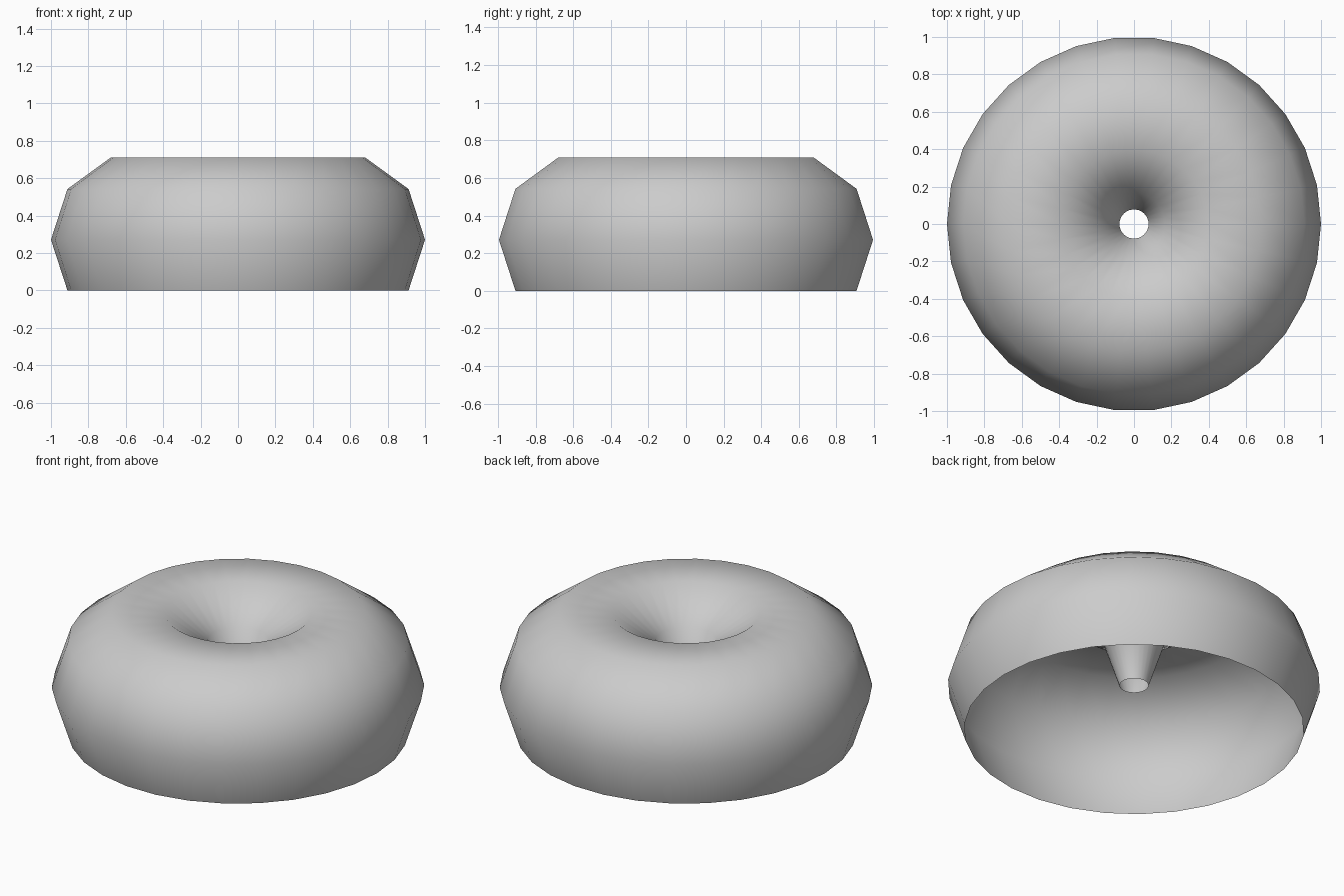
import bpy, bmesh, math

if "Cube" in bpy.data.objects:
    bpy.data.objects.remove(bpy.data.objects["Cube"])

R, r = 0.539, 0.461          # ring radius, tube radius
base = r * math.sin(math.radians(36))   # open rim sits on z = 0

# Ring shell: low-poly torus with its underside removed
bpy.ops.mesh.primitive_torus_add(major_segments=30, minor_segments=10,
                                 major_radius=R, minor_radius=r)
ring = bpy.context.object
ring.name = "open_ring_shell"

bm = bmesh.new()
bm.from_mesh(ring.data)
cut = [v for v in bm.verts
       if v.co.z < -base - 0.01 or (v.co.z < -0.01 and v.co.xy.length < R)]
bmesh.ops.delete(bm, geom=cut, context='VERTS')
bmesh.ops.translate(bm, verts=bm.verts, vec=(0, 0, base))
bm.to_mesh(ring.data)
bm.free()

# Smooth all over
for p in ring.data.polygons:
    p.use_smooth = True
